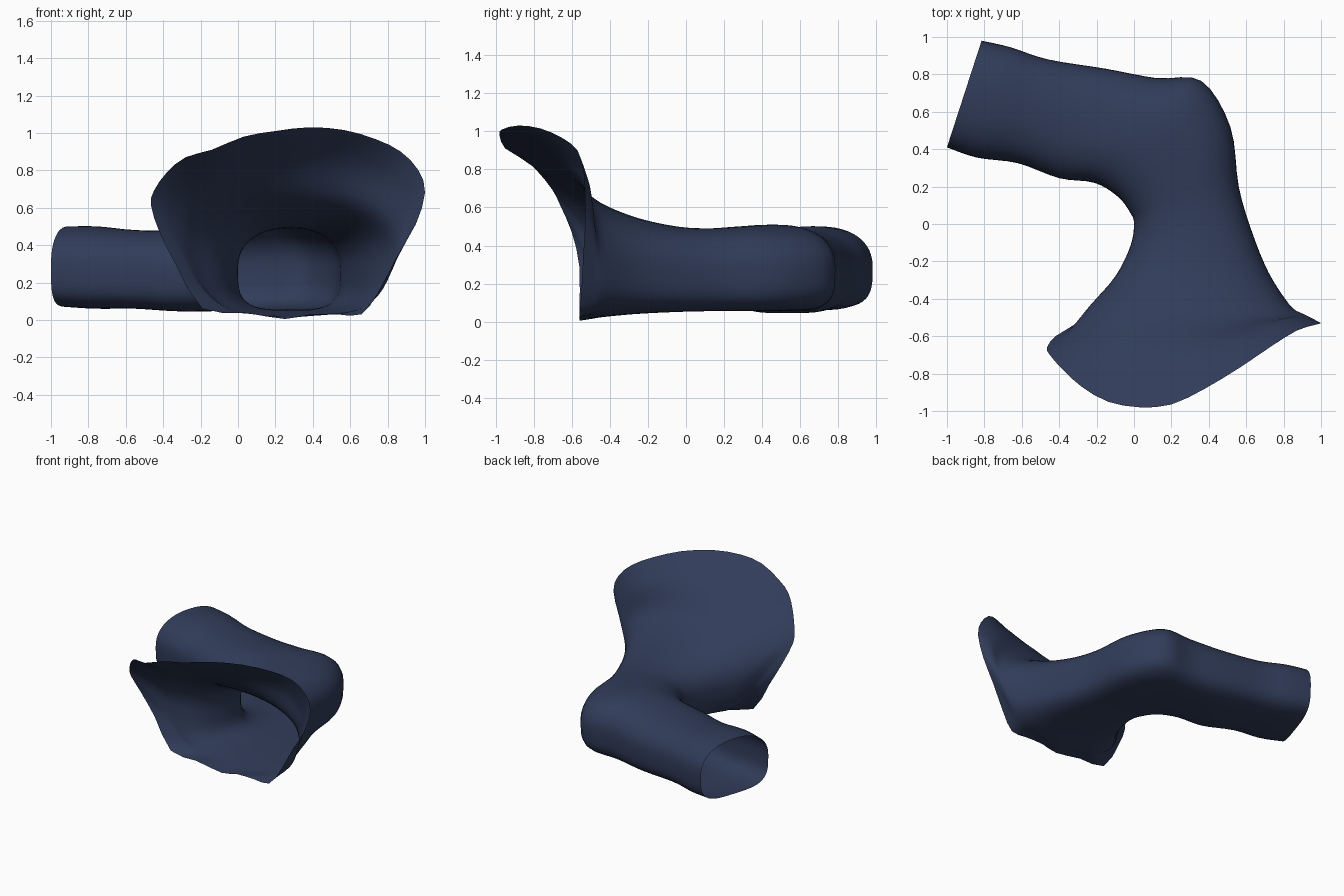
import bpy, bmesh, math
from mathutils import Vector

if "Cube" in bpy.data.objects:
    bpy.data.objects.remove(bpy.data.objects["Cube"])

N = 48          # points around each ring
STEPS = 4       # spline rings between control rings

# Tube stations: outer edge (x, y), inner edge (x, y), bottom z, top z, flare
stations = [
    (-0.815, 0.98, -1.0, 0.41, 0.07, 0.50, 0),
    (-0.66, 0.945, -0.84, 0.355, 0.06, 0.50, 0),
    (-0.46, 0.88, -0.62, 0.325, 0.06, 0.48, 0),
    (-0.15, 0.83, -0.40, 0.245, 0.045, 0.48, 0),
    (0.12, 0.78, -0.21, 0.22, 0.05, 0.50, 0),
    (0.36, 0.765, -0.085, 0.145, 0.055, 0.51, 0),
    (0.515, 0.52, -0.02, 0.06, 0.055, 0.50, 0),
    (0.56, 0.20, 0.00, 0.00, 0.055, 0.49, 0),
    (0.63, -0.04, -0.02, -0.12, 0.05, 0.505, 0),
    (0.72, -0.26, -0.10, -0.28, 0.04, 0.56, 0.06),
    (0.83, -0.43, -0.23, -0.43, 0.025, 0.66, 0.14),
]

# Rim of the flared mouth, from bottom centre round by the right side
rim_points = [Vector(p) for p in (
    (.25, -.56, .005), (.38, -.56, .03), (.53, -.56, .03), (.66, -.56, .03),
    (.75, -.55, .15), (.85, -.54, .34), (.95, -.53, .51), (1, -.53, .68),
    (.965, -.54, .80), (.87, -.57, .90), (.74, -.65, .965), (.57, -.765, 1.015),
    (.38, -.88, 1.03), (.2, -.965, 1.01), (.03, -.98, .98), (-.14, -.95, .91),
    (-.28, -.87, .87), (-.38, -.78, .79), (-.45, -.70, .69), (-.465, -.66, .61),
    (-.42, -.60, .47), (-.33, -.56, .29), (-.19, -.56, .06), (.03, -.56, .04))]


def power(v, e):
    return math.copysign(abs(v) ** e, v)


def spline(a, b, c, d, t):
    return 0.5 * (2 * b + (c - a) * t + (2 * a - 5 * b + 4 * c - d) * t * t
                  + (3 * b - a - 3 * c + d) * t ** 3)


def section(ox, oy, ix, iy, zb, zt, flare):
    """Arched section on a flat floor; flare widens and tips the top forward."""
    a, b = Vector((ox, oy, 0)), Vector((ix, iy, 0))
    mid, half, ring = (a + b) / 2, (a - b) / 2, []
    for i in range(N):
        t = -math.pi / 2 + 2 * math.pi * i / N
        e = 2 / 3.6 if math.sin(t) < 0 else 2 / 2.3
        up = power(math.sin(t), e)
        p = mid + half * power(math.cos(t), e) * (1 + flare * up)
        p.y -= 0.5 * flare * max(up, 0)
        p.z = (zb + zt) / 2 + (zt - zb) / 2 * up
        ring.append(p)
    return ring


rings = [section(*s) for s in stations]

# Rim rounded to the ring count
rim = []
count = len(rim_points)
for i in range(count):
    quad = [rim_points[(i + o) % count] for o in (-1, 0, 1, 2)]
    rim += [spline(*quad, 0), spline(*quad, 0.5)]

# Bell ring halfway to the rim, lifted slightly along the top
bell = []
for i, (p, q) in enumerate(zip(rings[-1], rim)):
    lift = max(0, -math.cos(2 * math.pi * i / N)) * 0.015
    bell.append((p + q) / 2 + Vector((0, lift, lift)))
rings += [bell, rim]

# Smooth open skin through all rings
bm = bmesh.new()
skin = []
last = len(rings) - 1
for k in range(last):
    quad = [rings[max(0, min(last, k + o))] for o in (-1, 0, 1, 2)]
    for s in range(STEPS):
        skin.append([bm.verts.new(spline(*(r[i] for r in quad), s / STEPS))
                     for i in range(N)])
skin.append([bm.verts.new(p) for p in rim])
for r0, r1 in zip(skin, skin[1:]):
    for i in range(N):
        j = (i + 1) % N
        bm.faces.new((r0[i], r1[i], r1[j], r0[j]))
bmesh.ops.recalc_face_normals(bm, faces=bm.faces)

mesh = bpy.data.meshes.new("flared_bent_tube")
bm.to_mesh(mesh)
bm.free()
tube = bpy.data.objects.new("flared_bent_tube", mesh)
bpy.context.collection.objects.link(tube)
mesh.shade_smooth()

# Dark blue surface
mat = bpy.data.materials.new("dark_blue")
mat.diffuse_color = (0.03, 0.045, 0.1, 1)
mat.use_nodes = True
mat.node_tree.nodes["Principled BSDF"].inputs["Base Color"].default_value = mat.diffuse_color
mesh.materials.append(mat)
